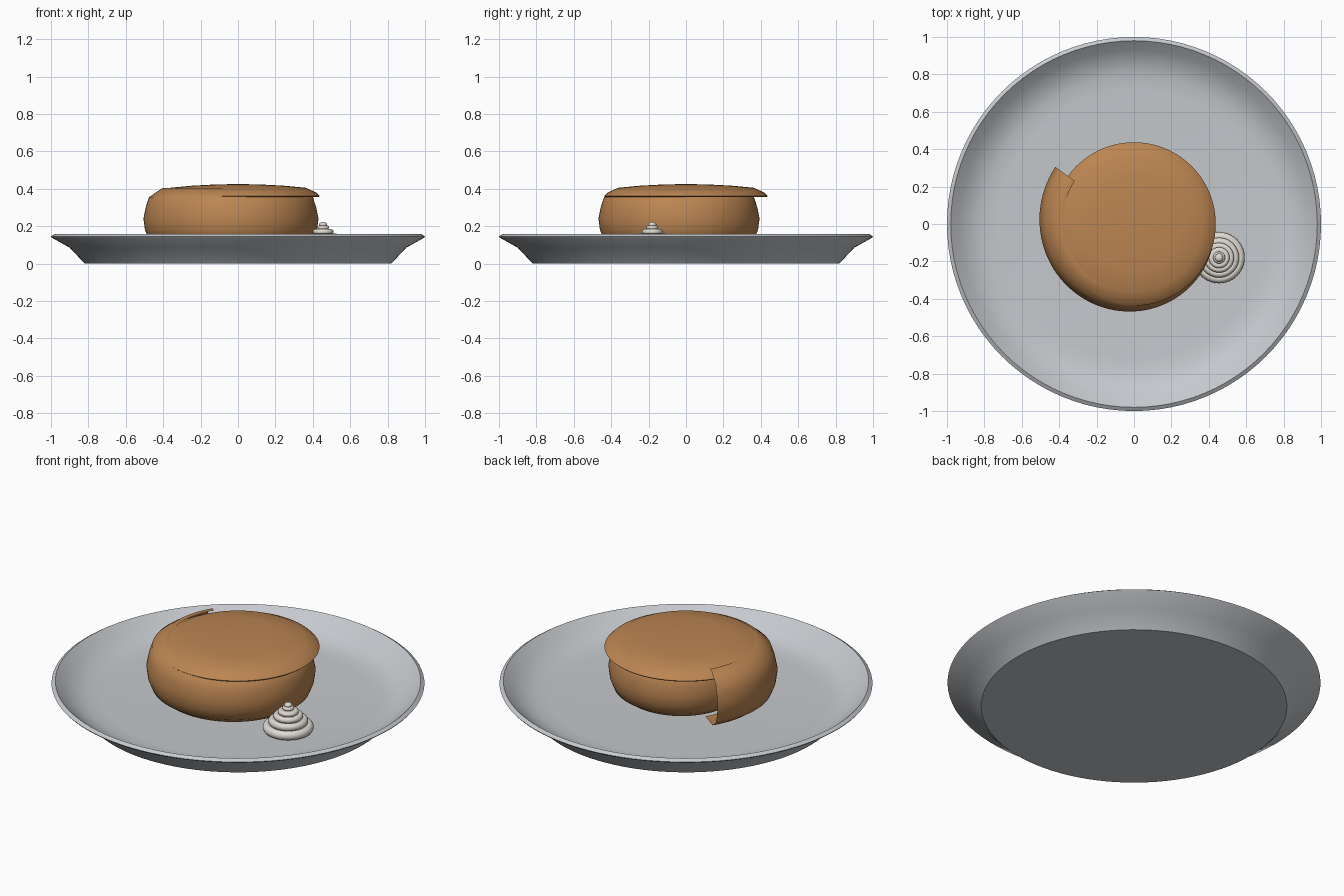
import bpy, math

if "Cube" in bpy.data.objects:
    bpy.data.objects.remove(bpy.data.objects["Cube"])


def material(name, color):
    m = bpy.data.materials.new(name)
    m.diffuse_color = (*color, 1)
    m.use_nodes = True
    m.node_tree.nodes["Principled BSDF"].inputs["Base Color"].default_value = m.diffuse_color
    return m


CERAMIC = material("grey_ceramic", (0.56, 0.58, 0.61))
CRUST = material("baked_brown", (0.50, 0.235, 0.085))
CREAM = material("cream", (0.74, 0.70, 0.64))


def make_object(name, verts, faces, mat, angle=40, location=(0, 0, 0)):
    mesh = bpy.data.meshes.new(name)
    mesh.from_pydata(verts, [], faces)
    mesh.update()
    obj = bpy.data.objects.new(name, mesh)
    bpy.context.collection.objects.link(obj)
    obj.location = location
    mesh.materials.append(mat)
    bpy.ops.object.select_all(action='DESELECT')
    obj.select_set(True)
    bpy.context.view_layer.objects.active = obj
    bpy.ops.object.shade_smooth_by_angle(angle=math.radians(angle))
    return obj


def lathe(name, profile, mat, steps=96, angle=40, location=(0, 0, 0)):
    """Revolve (radius, z) points, bottom centre to top centre, around z."""
    verts, rows = [], []
    for r, z in profile:
        start = len(verts)
        if r < 1e-6:
            verts.append((0, 0, z))
            rows.append([start] * steps)
        else:
            for i in range(steps):
                a = 2 * math.pi * i / steps
                verts.append((r * math.cos(a), r * math.sin(a), z))
            rows.append(list(range(start, start + steps)))
    faces = []
    for lo, hi in zip(rows, rows[1:]):
        for i in range(steps):
            j = (i + 1) % steps
            quad = [lo[i], lo[j], hi[j], hi[i]]
            faces.append(list(dict.fromkeys(quad)))
    return make_object(name, verts, faces, mat, angle, location)


# Shallow plate
lathe("plate", [(0, 0), (0.82, 0), (0.90, 0.085), (0.995, 0.138), (1.0, 0.145),
                (0.98, 0.158), (0.93, 0.115), (0.87, 0.075), (0.80, 0.055),
                (0.72, 0.05), (0, 0.05)], CERAMIC)

# Rolled pastry side: a curled sheet whose radius shrinks along a spiral
section = [(-0.20, 0.09), (-0.08, 0.09), (-0.03, 0.125), (-0.008, 0.18), (0, 0.24),
           (-0.012, 0.30), (-0.03, 0.355), (-0.10, 0.403), (-0.128, 0.403)]
verts, faces = [], []
n, k = 110, len(section)
for i in range(n + 1):
    deg = 144 + 400 * i / n
    a = math.radians(deg)
    radius = 0.505 - 0.0375 * (deg - 180) / 90
    for dr, z in section:
        r = radius + dr
        verts.append((r * math.cos(a), r * math.sin(a), z))
for i in range(n):
    for j in range(k - 1):
        p = i * k + j
        faces.append((p, p + k, p + k + 1, p + 1))
make_object("pastry_roll", verts, faces, CRUST)

# Domed pastry top with a thin overhanging edge
lathe("pastry_top", [(0, 0.352), (0.43, 0.355), (0.437, 0.362), (0.42, 0.378),
                     (0.365, 0.405), (0.25, 0.416), (0.12, 0.423), (0, 0.425)],
      CRUST, angle=50)

# Piped cream: stacked rounded rings ending in a small ball
rings = [(0.137, 0.078, 0.026), (0.107, 0.115, 0.021), (0.08, 0.145, 0.017),
         (0.056, 0.17, 0.014), (0.032, 0.192, 0.011), (0.022, 0.208, 0.014)]
profile = [(0, 0.05)]
for radius, zc, h in rings:
    for s in range(9):
        t = -math.pi / 2 + math.pi * s / 8
        last = radius < 0.03
        profile.append(((0 if last else radius - h) + (radius if last else h) * math.cos(t),
                        zc + h * math.sin(t)))
profile[-1] = (0, profile[-1][1])
lathe("cream_dollop", profile, CREAM, steps=40, angle=60, location=(0.455, -0.18, 0))
